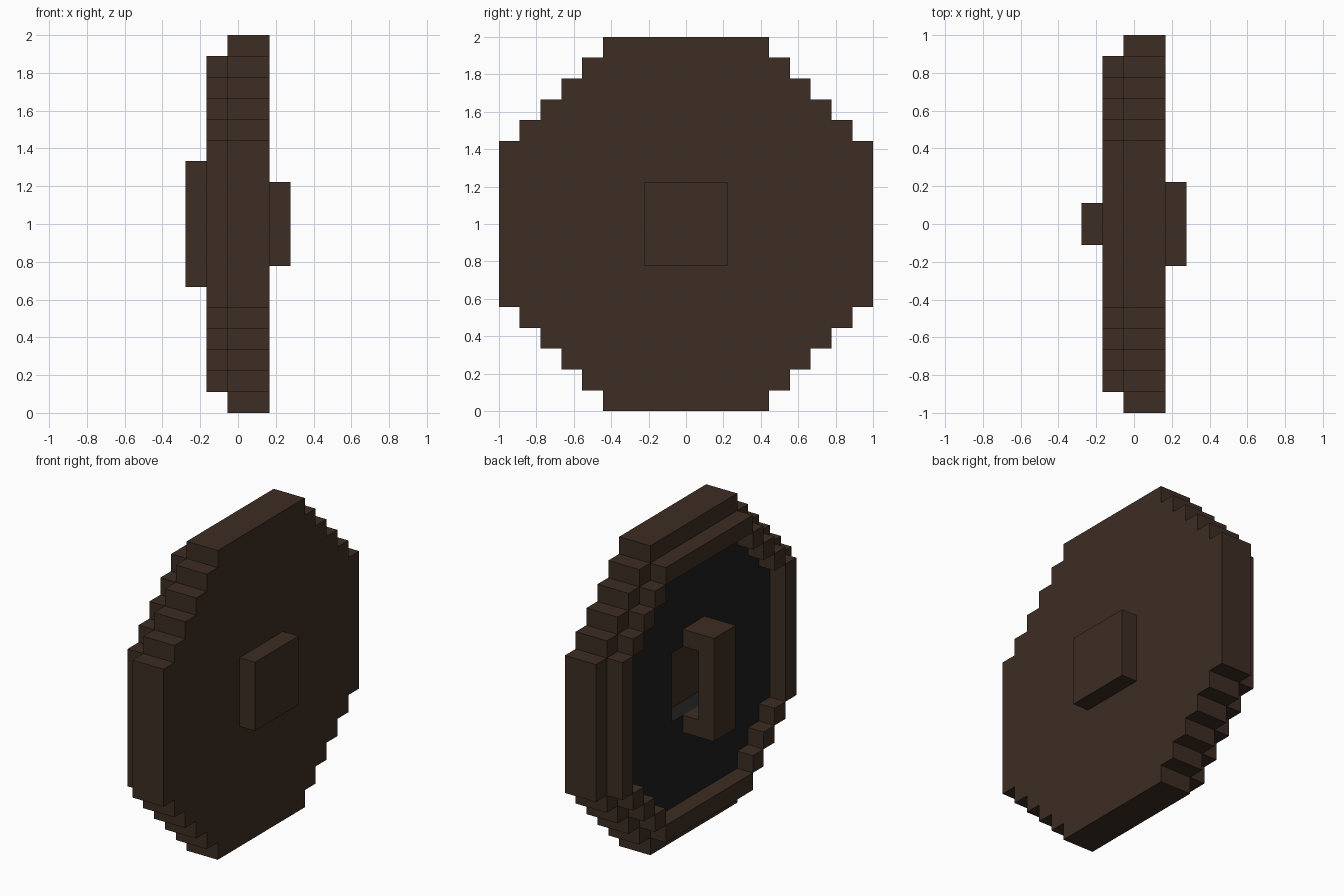
import bpy

if "Cube" in bpy.data.objects:
    bpy.data.objects.remove(bpy.data.objects["Cube"])

U = 1 / 9          # edge of one block
HALF = 9           # blocks from the centre to the rim


def make_material(name, color):
    mat = bpy.data.materials.new(name)
    mat.diffuse_color = (*color, 1.0)
    mat.use_nodes = True
    mat.node_tree.nodes["Principled BSDF"].inputs["Base Color"].default_value = mat.diffuse_color
    return mat


wood = make_material("dark_brown_wood", (0.0452, 0.0262, 0.0168))
lining = make_material("charcoal_lining", (0.0137, 0.0142, 0.0148))


def dist(i):
    """Block count from the centre line, starting at 1 on both sides."""
    return i + 1 if i >= 0 else -i


def octagon(size):
    """Stepped octagon with sides eight blocks long."""
    return lambda a, b: max(a, b) <= size and a + b <= size + 4


def slab(name, mask, x0, x1, mat):
    """Extrude the blocks chosen by mask(|y|, |z|) from x0 to x1 (in blocks)."""
    span = range(-HALF, HALF)
    cells = {(j, k) for j in span for k in span if mask(dist(j), dist(k))}
    index, faces = {}, []

    def quad(*corners):
        faces.append([index.setdefault(c, len(index)) for c in corners])

    for j, k in sorted(cells):
        J, K = j + 1, k + 1
        quad((x1, j, k), (x1, J, k), (x1, J, K), (x1, j, K))
        quad((x0, j, k), (x0, j, K), (x0, J, K), (x0, J, k))
        # walls only on the outline
        if (J, k) not in cells:
            quad((x0, J, k), (x0, J, K), (x1, J, K), (x1, J, k))
        if (j - 1, k) not in cells:
            quad((x0, j, k), (x1, j, k), (x1, j, K), (x0, j, K))
        if (j, K) not in cells:
            quad((x0, j, K), (x1, j, K), (x1, J, K), (x0, J, K))
        if (j, k - 1) not in cells:
            quad((x0, j, k), (x0, J, k), (x1, J, k), (x1, j, k))

    verts = [(x * U, y * U, z * U + 1) for x, y, z in index]
    mesh = bpy.data.meshes.new(name)
    mesh.from_pydata(verts, [], faces)
    mesh.materials.append(mat)
    mesh.update()
    obj = bpy.data.objects.new(name, mesh)
    bpy.context.collection.objects.link(obj)
    return obj


outer, rim, inner = octagon(9), octagon(8), octagon(7)


def hand_hole(a, b):
    return max(a, b) <= 2


# Front face and the square boss on it
slab("front_plate", outer, 0.5, 1.5, wood)
slab("boss", hand_hole, 1.5, 2.5, wood)

# Frame around the dark lining, which has a square hand hole
slab("back_frame", lambda a, b: outer(a, b) and not inner(a, b), -0.5, 0.5, wood)
slab("lining_panel", lambda a, b: inner(a, b) and not hand_hole(a, b), -0.5, 0.5, lining)

# Raised rim on the back, one block wide
slab("back_rim", lambda a, b: rim(a, b) and not inner(a, b), -1.5, -0.5, wood)

# Grip held by two brackets above and below the hand hole
slab("grip_brackets", lambda a, b: a == 1 and b == 3, -1.5, -0.5, wood)
slab("grip", lambda a, b: a == 1 and b <= 3, -2.5, -1.5, wood)
